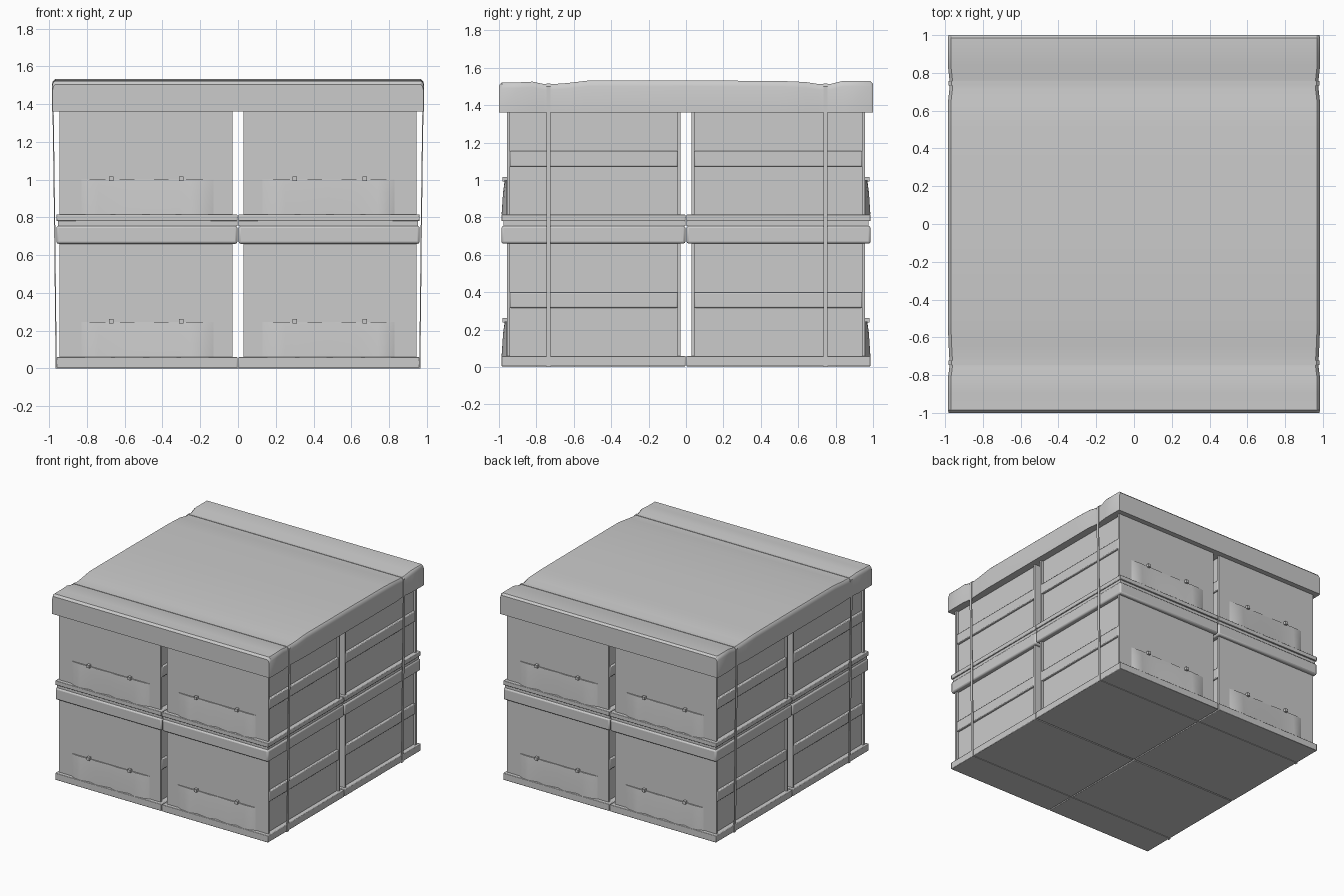
import bpy, bmesh

if "Cube" in bpy.data.objects:
    bpy.data.objects.remove(bpy.data.objects["Cube"])

def make(name, verts, faces, bevel=0.0):
    me = bpy.data.meshes.new(name)
    me.from_pydata(verts, [], faces)
    bm = bmesh.new()
    bm.from_mesh(me)
    bmesh.ops.recalc_face_normals(bm, faces=bm.faces)
    bm.to_mesh(me)
    bm.free()
    ob = bpy.data.objects.new(name, me)
    bpy.context.collection.objects.link(ob)
    if bevel:
        m = ob.modifiers.new("bevel", 'BEVEL')
        m.width, m.segments = bevel, 2
    return ob

def loft(name, rings, closed=False, bevel=0.0):
    """Join equal-length closed rings; cap the ends unless the loft loops round."""
    n, k = len(rings[0]), len(rings)
    faces = []
    for r in range(k if closed else k - 1):
        s = (r + 1) % k
        faces += [(r*n + i, r*n + (i+1) % n, s*n + (i+1) % n, s*n + i) for i in range(n)]
    if not closed:
        faces += [tuple(range(n)), tuple(range((k-1)*n, k*n))]
    return make(name, [v for r in rings for v in r], faces, bevel)

def box(name, x0, x1, y0, y1, z0, z1, bevel=0.0):
    ring = lambda z: [(x0, y0, z), (x1, y0, z), (x1, y1, z), (x0, y1, z)]
    return loft(name, [ring(z0), ring(z1)], bevel=bevel)

def span(s, a, b):
    return sorted((s*a, s*b))

def entrance_screen(name, sx, sy, z):
    # folded sheet: deep pleats at the foot, shallow at the top
    folds = [(0.13, 0), (0.17, .6), (0.25, 1), (0.31, .3), (0.42, 1), (0.48, .25),
             (0.60, 1), (0.66, .3), (0.74, 1), (0.80, .6), (0.83, 0)]
    def ring(zz, depth):
        outer = [(sx*x, sy*(0.956 + 0.004 + depth*d), zz) for x, d in folds]
        return outer + [(sx*0.83, sy*0.95, zz), (sx*0.13, sy*0.95, zz)]
    return loft(name, [ring(z, 0.026), ring(z + 0.12, 0.018), ring(z + 0.185, 0.009)])

# Hives: two levels, two by two; each level = tray bottom, tray top, body top, lid top
for level, (t0, t1, b1) in {"lower": (0.0, 0.06, 0.66), "upper": (0.755, 0.815, 1.37)}.items():
    for sx in (-1, 1):
        for sy in (-1, 1):
            tag = "_%s_%s_%s" % (level, "left" if sx < 0 else "right", "front" if sy < 0 else "back")
            fx, fy = span(sx, 0.003, 0.962), span(sy, 0.003, 0.987)
            # floor tray, with a narrow groove under it on the upper level
            if level == "upper":
                box("tray_foot" + tag, *span(sx, 0.003, 0.952), *span(sy, 0.003, 0.975), t0, t0 + 0.025)
                box("tray" + tag, *fx, *fy, t0 + 0.025, t1, bevel=0.004)
            else:
                box("tray" + tag, *fx, *fy, t0 + 0.004, t1, bevel=0.004)
                box("lid" + tag, *fx, *fy, b1, b1 + 0.095, bevel=0.012)
            # recessed body with end boards and side battens
            box("hive_body" + tag, *span(sx, 0.045, 0.925), *span(sy, 0.045, 0.95), t1, b1)
            box("outer_end_board" + tag, *span(sx, 0.028, 0.945), *span(sy, 0.942, 0.958), t1, b1)
            box("inner_end_board" + tag, *span(sx, 0.028, 0.945), *span(sy, 0.03, 0.045), t1, b1)
            for side, a, b in (("outer", 0.92, 0.945), ("inner", 0.028, 0.05)):
                box(side + "_batten" + tag, *span(sx, a, b), *span(sy, 0.045, 0.942),
                    t1 + 0.257, t1 + 0.34, bevel=0.006)
            # entrance screen and its two pegs
            entrance_screen("entrance_screen" + tag, sx, sy, t1)
            for i, px in enumerate((0.30, 0.67)):
                box("peg_%d" % i + tag, *span(sx, px - 0.012, px + 0.012), *span(sy, 0.95, 0.982),
                    t1 + 0.178, t1 + 0.202)

# Cover: sections along y, pinched where the straps pull it down (y, top, side inset)
stations = [(-1.0, 1.505, 0.004), (-0.985, 1.522, 0), (-0.90, 1.522, 0), (-0.82, 1.526, 0),
            (-0.76, 1.513, .008), (-0.71, 1.513, .008), (-0.64, 1.518, 0.004), (-0.52, 1.532, 0),
            (0, 1.532, 0), (0.50, 1.530, 0), (0.64, 1.524, 0), (0.71, 1.513, .008),
            (0.77, 1.513, .008), (0.84, 1.530, 0), (0.985, 1.530, 0), (1.0, 1.515, 0.004)]
rings = []
for y, top, inset in stations:
    w = 0.986 - inset
    half = [(w, 1.36), (w, top - 0.03), (w - 0.006, top - 0.01), (w - 0.016, top)]
    rings.append([(x, y, z) for x, z in half] + [(-x, y, z) for x, z in reversed(half)])
loft("cover", rings)

# Straps: thin bands all the way round the stack
for name, yc in (("front_strap", -0.735), ("back_strap", 0.745)):
    half = [(0.966, 0.0), (0.974, 0.78), (0.982, 1.36), (0.982, 1.500), (0.966, 1.516)]
    loop = half + [(-x, z) for x, z in reversed(half)]
    sections = []
    for x, z in loop:
        s = 1 if x > 0 else -1
        zi = 0.006 if z == 0 else (z - 0.006 if z > 1.5 else z)
        xi = x - s*0.006
        sections.append([(x, yc - 0.011, z), (x, yc + 0.011, z), (xi, yc + 0.011, zi), (xi, yc - 0.011, zi)])
    loft(name, sections, closed=True)

# Smooth shading with sharp edges kept
bpy.ops.object.select_all(action='SELECT')
bpy.context.view_layer.objects.active = bpy.data.objects["cover"]
bpy.ops.object.shade_smooth_by_angle()
